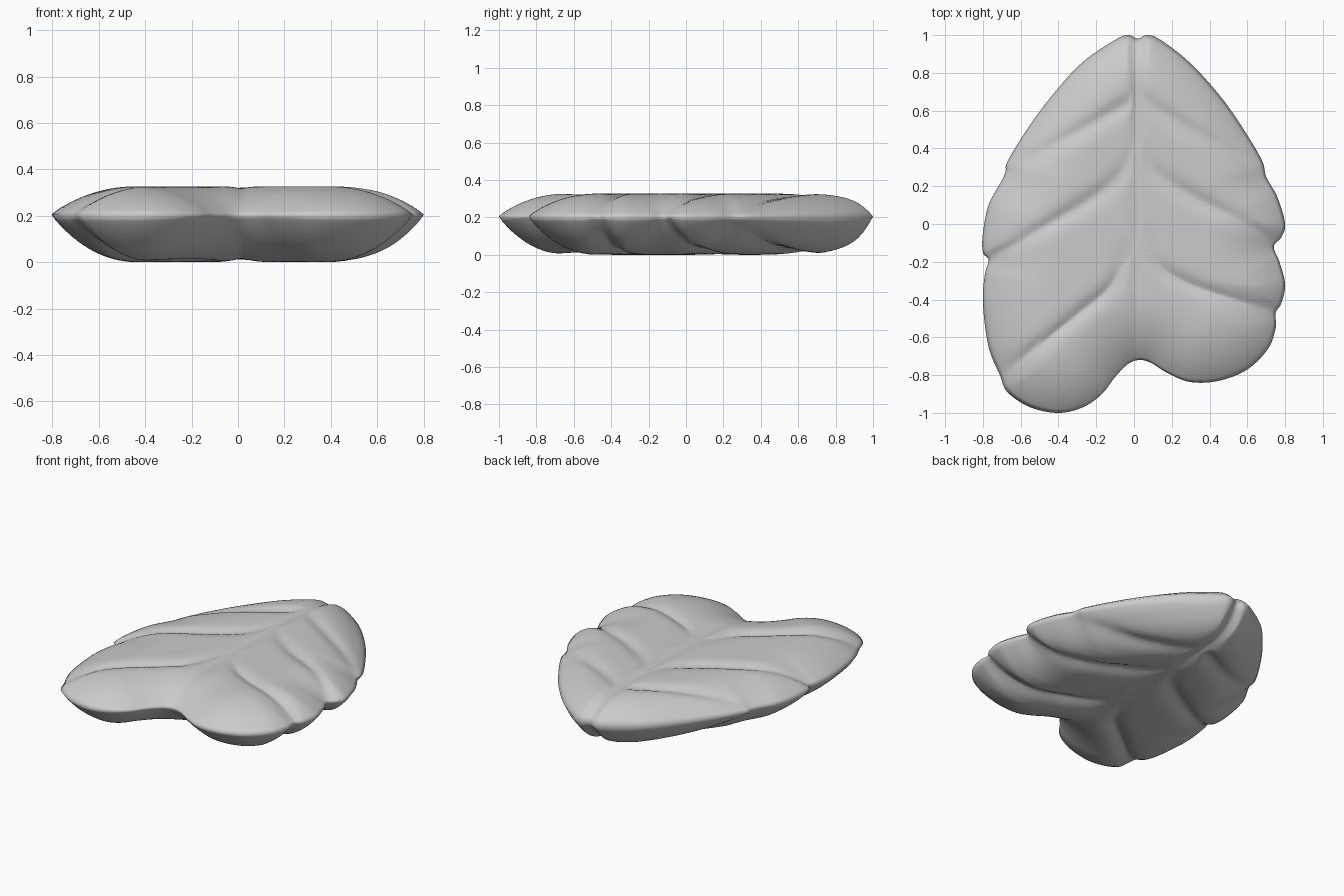
import bpy, bmesh, math
from mathutils import Vector
from mathutils.kdtree import KDTree

if "Cube" in bpy.data.objects:
    bpy.data.objects.remove(bpy.data.objects["Cube"])


def spline(pts, steps, closed=False):
    """Catmull-Rom samples through 2D points."""
    n, out = len(pts), []
    get = (lambda i: Vector(pts[i % n])) if closed else (lambda i: Vector(pts[max(0, min(n - 1, i))]))
    for i in range(n if closed else n - 1):
        a, b, c, d = (get(i + k) for k in (-1, 0, 1, 2))
        for s in range(steps):
            t = s / steps
            out.append(0.5 * (2 * b + (c - a) * t + (2 * a - 5 * b + 4 * c - d) * t * t
                              + (3 * b - a - 3 * c + d) * t ** 3))
    return out


def tree(pts):
    kd = KDTree(len(pts))
    for i, p in enumerate(pts):
        kd.insert((p[0], p[1], 0), i)
    kd.balance()
    return kd


# Leaf outline, clockwise from the tip
outline = spline([
    (0.02, .982), (.07, 1), (.14, .975), (.3, .85), (.47, .66), (.6, .47), (.68, .33), (.70, .25),
    (.76, .14), (.80, .0), (.78, -.07), (.74, -.12), (.77, -.2), (.80, -.32), (.78, -.42),
    (.75, -.47), (.75, -.55), (.71, -.66), (.6, -.77), (.45, -.83), (.3, -.837), (.18, -.79),
    (.09, -.735), (.03, -.72), (-.03, -.74), (-.1, -.81), (-.17, -.9), (-.27, -.97), (-.4, -1),
    (-.55, -.97), (-.67, -.89), (-.71, -.8), (-.77, -.65), (-.80, -.42), (-.79, -.27),
    (-.77, -.19), (-.80, -.15), (-.80, -.05), (-.77, .1), (-.7, .23), (-.68, .28), (-.67, .33),
    (-.58, .48), (-.45, .66), (-.28, .85), (-.1, .975), (-.03, 1)], 8, True)

# Vein grooves, each running from the midrib to the rim
veins = [
    [(.01, .78), (-.02, .66), (-.1, .6), (-.35, .46), (-.68, .28)],
    [(-.01, .42), (-.06, .28), (-.2, .15), (-.5, -.03), (-.78, -.19)],
    [(-.03, -.1), (-.12, -.32), (-.3, -.48), (-.71, -.8)],
    [(.01, .78), (.07, .65), (.3, .5), (.55, .36), (.71, .24)],
    [(.05, .42), (.1, .29), (.3, .15), (.6, .0), (.75, -.12)],
    [(.06, .0), (.12, -.2), (.3, -.32), (.6, -.42), (.76, -.47)],
]
samples, strength = [], []
for v in veins:
    pts = spline(v, 24)
    for i, p in enumerate(pts):
        samples.append(p)
        strength.append(min(1, .15 + 1.8 * i / len(pts)))
for i in range(171):
    y = 1 - i * .01
    samples.append(Vector((.015, y)))
    strength.append(1 if y > .7 else max(.35, 1 - (.7 - y) * 2))
rim_tree, vein_tree = tree(outline), tree(samples)


def groove(p, width):
    best = 0
    for co, i, d in vein_tree.find_range((p.x, p.y, 0), width * 2.5):
        best = max(best, strength[i] * math.exp(-(d / width) ** 1.5))
    return best


def pillow(p):
    d = rim_tree.find((p.x, p.y, 0))[2]
    w = .37 - .13 * max(0, min(1, (p.y - .3) / .6))
    t = min(1, d / w)
    return (1 - (1 - t) ** 2.1) ** .9


# Puffed leaf body: concentric rings on both faces, joined at the rim
RINGS, MID, CENTRE = 36, .205, Vector((0, -.15))
bm = bmesh.new()
n = len(outline)
rim = [bm.verts.new((p.x, p.y, MID)) for p in outline]
for height, depth, width in ((.122, .2, .038), (-.205, .2, .055)):
    def place(p):
        return bm.verts.new((p.x, p.y, MID + height * pillow(p) * (1 - depth * groove(p, width))))
    prev = rim
    for r in range(RINGS - 1, 0, -1):
        s = (r / RINGS) ** .8
        ring = [place(CENTRE + (p - CENTRE) * s) for p in outline]
        for i in range(n):
            j = (i + 1) % n
            bm.faces.new((prev[i], prev[j], ring[j], ring[i]))
        prev = ring
    pole = place(CENTRE)
    for i in range(n):
        bm.faces.new((prev[i], prev[(i + 1) % n], pole))
bmesh.ops.recalc_face_normals(bm, faces=bm.faces)
mesh = bpy.data.meshes.new("leaf_cushion")
bm.to_mesh(mesh)
bm.free()
leaf = bpy.data.objects.new("leaf_cushion", mesh)
bpy.context.collection.objects.link(leaf)
mesh.polygons.foreach_set("use_smooth", [True] * len(mesh.polygons))
